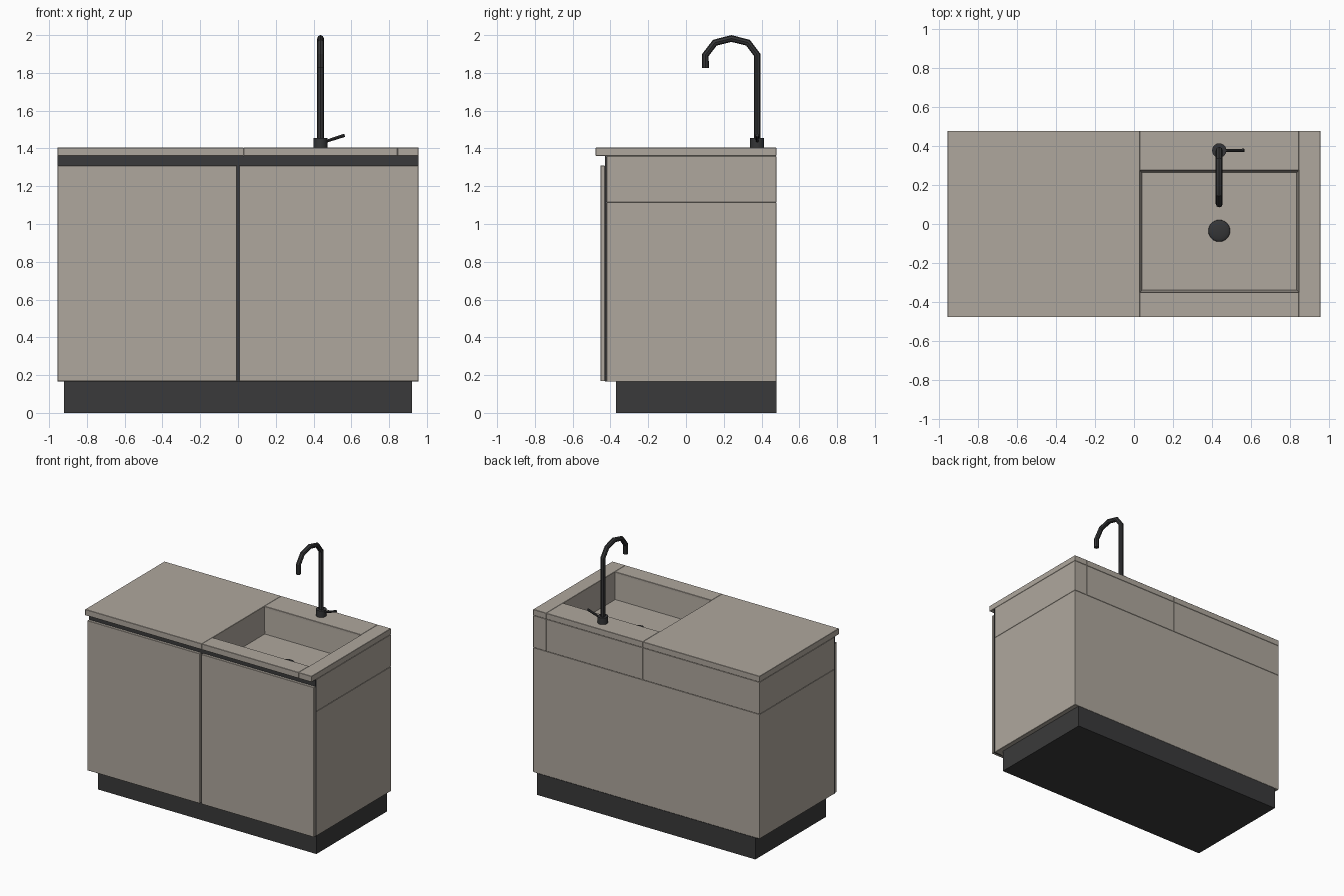
import bpy, bmesh
from mathutils import Vector

cube = bpy.data.objects.get("Cube")
if cube:
    bpy.data.objects.remove(cube, do_unlink=True)


def material(name, rgb, rough):
    m = bpy.data.materials.new(name)
    m.use_nodes = True
    m.diffuse_color = (*rgb, 1)
    bsdf = m.node_tree.nodes["Principled BSDF"]
    bsdf.inputs["Base Color"].default_value = (*rgb, 1)
    bsdf.inputs["Roughness"].default_value = rough
    return m


STONE = material("warm grey", (0.43, 0.39, 0.34), 0.6)
DARK = material("charcoal", (0.042, 0.042, 0.043), 0.6)
METAL = material("black metal", (0.035, 0.036, 0.038), 0.4)


def finish(name, bm, mat):
    mesh = bpy.data.meshes.new(name)
    bm.to_mesh(mesh)
    bm.free()
    mesh.materials.append(mat)
    ob = bpy.data.objects.new(name, mesh)
    bpy.context.collection.objects.link(ob)
    return ob


def box(name, x, y, z, mat, bevel=0.0):
    """Box from (min, max) ranges, with an optional small edge bevel."""
    bm = bmesh.new()
    bmesh.ops.create_cube(bm, size=1)
    for v in bm.verts:
        v.co = [r[0] if c < 0 else r[1] for c, r in zip(v.co, (x, y, z))]
    ob = finish(name, bm, mat)
    if bevel:
        mod = ob.modifiers.new("soft edge", 'BEVEL')
        mod.width = bevel
        mod.segments = 1
    return ob


def smooth(ob):
    bpy.ops.object.select_all(action='DESELECT')
    ob.select_set(True)
    bpy.context.view_layer.objects.active = ob
    bpy.ops.object.shade_smooth_by_angle()


def rod(name, start, end, r1, r2, mat, sides=16):
    """Cylinder or cone between two points."""
    a, b = Vector(start), Vector(end)
    bm = bmesh.new()
    bmesh.ops.create_cone(bm, cap_ends=True, segments=sides,
                          radius1=r1, radius2=r2, depth=(b - a).length)
    ob = finish(name, bm, mat)
    ob.location = (a + b) / 2
    ob.rotation_mode = 'QUATERNION'
    ob.rotation_quaternion = (b - a).to_track_quat('Z', 'Y')
    smooth(ob)
    return ob


W, BACK = 0.955, 0.478
SINK_X, SINK_Y = (0.03, 0.845), (-0.35, 0.275)

# Plinth, lower carcass and dark front backing
box("plinth", (-0.92, 0.92), (-0.37, BACK), (0, 0.165), DARK)
box("lower_body", (-W, W), (-0.42, BACK), (0.165, 1.115), STONE, 0.002)
box("front_backing", (-W, W), (-0.43, -0.42), (0.165, 1.36), DARK)

# Doors, one on each side of the centre gap
for side, s in (("right", -1), ("left", 1)):
    box(side + "_door", sorted((s * 0.007, s * W)), (-0.452, -0.43),
        (0.168, 1.31), STONE, 0.002)

# Upper carcass and worktop, each split into four blocks around the sink
for part, front, z in (("upper_body", -0.42, (1.115, 1.36)),
                       ("worktop", -0.478, (1.36, 1.405))):
    blocks = {
        "right": ((-W, SINK_X[0]), (front, BACK)),
        "left": ((SINK_X[1], W), (front, BACK)),
        "front": (SINK_X, (front, SINK_Y[0])),
        "back": (SINK_X, (SINK_Y[1], BACK)),
    }
    for side, (x, y) in blocks.items():
        box(f"{part}_{side}", x, y, z, STONE, 0.002)

# Sink basin: box with its top inset to a narrow rim and pushed down
basin = box("sink_basin", SINK_X, SINK_Y, (1.115, 1.39), STONE)
bm = bmesh.new()
bm.from_mesh(basin.data)
bm.normal_update()
top = max(bm.faces, key=lambda f: f.normal.z)
bmesh.ops.inset_region(bm, faces=[top], thickness=0.016)
bmesh.ops.translate(bm, verts=top.verts, vec=(0, 0, -0.19))
bm.to_mesh(basin.data)
bm.free()

# Domed drain cover
bm = bmesh.new()
bmesh.ops.create_uvsphere(bm, u_segments=24, v_segments=12, radius=0.056)
drain = finish("drain_cover", bm, METAL)
drain.location = (0.437, -0.035, 1.2)
drain.scale.z = 0.25
smooth(drain)

# Tap: collar, bent spout and side lever
TX, TY = 0.437, 0.377
rod("tap_collar", (TX, TY, 1.4), (TX, TY, 1.455), 0.037, 0.037, METAL)
rod("tap_lever", (TX, TY, 1.428), (0.565, TY, 1.47), 0.007, 0.009, METAL, 8)

path = [(TY, 1.41), (TY, 1.895), (0.328, 1.96), (0.24, 1.982),
        (0.153, 1.96), (0.103, 1.895), (0.103, 1.825)]
curve = bpy.data.curves.new("tap_spout", 'CURVE')
curve.dimensions = '3D'
curve.bevel_depth = 0.018
curve.bevel_resolution = 2
curve.use_fill_caps = True
spline = curve.splines.new('POLY')
spline.points.add(len(path) - 1)
for p, (y, z) in zip(spline.points, path):
    p.co = (TX, y, z, 1)
curve.materials.append(METAL)
spout = bpy.data.objects.new("tap_spout", curve)
bpy.context.collection.objects.link(spout)
bpy.ops.object.select_all(action='DESELECT')
spout.select_set(True)
bpy.context.view_layer.objects.active = spout
bpy.ops.object.convert(target='MESH')
smooth(bpy.context.object)
